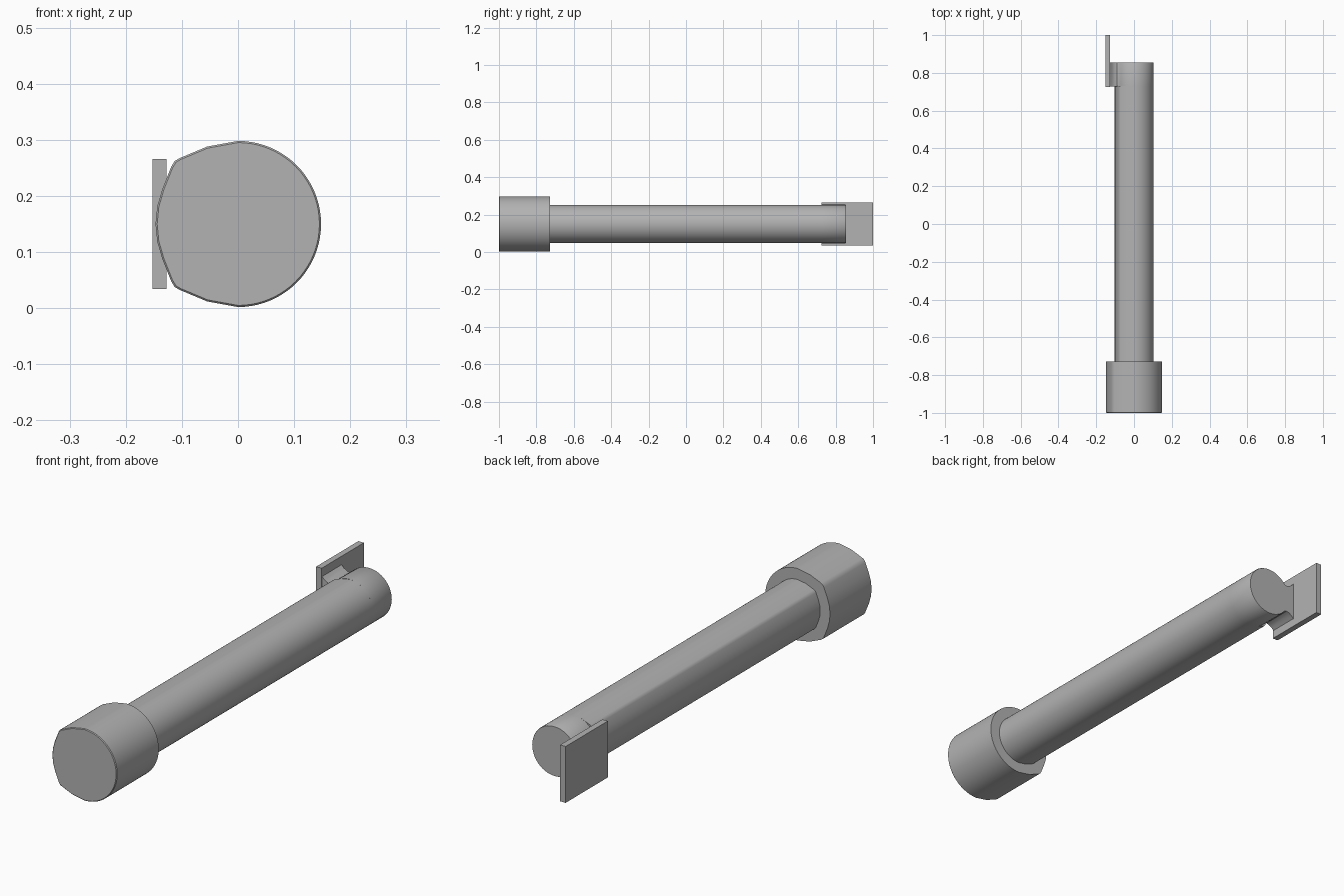
import bpy, math
from mathutils import Vector

if "Cube" in bpy.data.objects:
    bpy.data.objects.remove(bpy.data.objects["Cube"])

CENTER_Z = 0.15

grey = bpy.data.materials.new("plain grey")
grey.use_nodes = True
grey.diffuse_color = (0.45, 0.45, 0.45, 1)
grey.node_tree.nodes["Principled BSDF"].inputs["Base Color"].default_value = (0.45, 0.45, 0.45, 1)


def closed_profile(left_points, radius, end_angle):
    """Upper outline from +x round to -x, mirrored below the centre line."""
    arc = [(radius * math.cos(a), radius * math.sin(a))
           for a in (math.radians(end_angle) * i / 20 for i in range(21))]
    upper = arc + left_points
    lower = [(x, -z) for x, z in reversed(upper) if z > 1e-5]
    return upper + lower


def loft(name, profile, rings):
    """Skin a profile along y; each ring is (y, scale)."""
    n = len(profile)
    verts = [Vector((x * s, y, CENTER_Z + z * s)) for y, s in rings for x, z in profile]
    faces = [list(range(n)), list(range(len(verts) - 1, len(verts) - n - 1, -1))]
    for r in range(len(rings) - 1):
        for i in range(n):
            j = (i + 1) % n
            faces.append([r * n + i, (r + 1) * n + i, (r + 1) * n + j, r * n + j])
    mesh = bpy.data.meshes.new(name)
    mesh.from_pydata(verts, [], faces)
    mesh.materials.append(grey)
    obj = bpy.data.objects.new(name, mesh)
    bpy.context.collection.objects.link(obj)
    bpy.ops.object.select_all(action='DESELECT')
    obj.select_set(True)
    bpy.context.view_layer.objects.active = obj
    bpy.ops.object.mode_set(mode='EDIT')
    bpy.ops.mesh.select_all(action='SELECT')
    bpy.ops.mesh.normals_make_consistent(inside=False)
    bpy.ops.object.mode_set(mode='OBJECT')
    bpy.ops.object.shade_smooth_by_angle(angle=math.radians(30))
    return obj


# Round section with a shallow, cornered left side
flattened = closed_profile(
    [(-0.055, 0.138), (-0.105, 0.117), (-0.113, 0.112), (-0.119, 0.102),
     (-0.135, 0.062), (-0.144, 0.031), (-0.147, 0.0)], 0.148, 90)

# Head and handle
loft("head", flattened, [(-1.0, 0.98), (-0.997, 1.0), (-0.727, 1.0)])
loft("shaft", flattened, [(-0.73, 0.695), (0.73, 0.695)])

# Rounded end section flaring out into the plate
neck = closed_profile([(-0.09, 0.06), (-0.104, 0.063), (-0.117, 0.071), (-0.13, 0.084)], 0.103, 141)
loft("shaft_end", neck, [(0.728, 1.0), (0.852, 1.0), (0.855, 0.985)])

# Flat mounting plate
plate = [(-0.127, 0.116), (-0.152, 0.116), (-0.152, -0.116), (-0.127, -0.116)]
loft("end_plate", plate, [(0.725, 1.0), (1.0, 1.0)])
